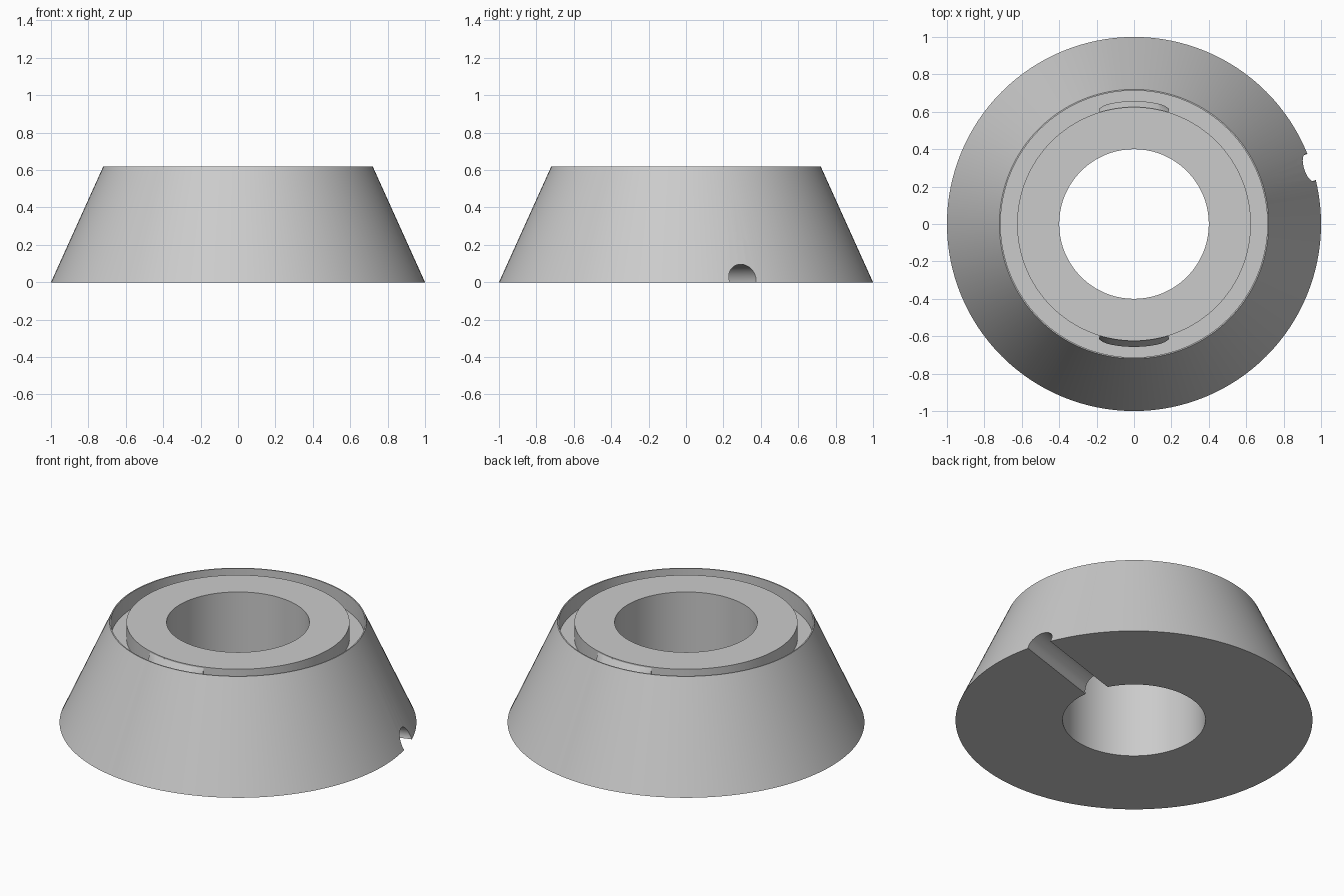
import bpy, bmesh
from math import sin, cos, radians, pi
from mathutils import Matrix, Vector

if "Cube" in bpy.data.objects:
    bpy.data.objects.remove(bpy.data.objects["Cube"], do_unlink=True)

HEIGHT = 0.62
SEGMENTS = 128

grey = bpy.data.materials.new("light grey")
grey.use_nodes = True
grey.diffuse_color = (0.6, 0.6, 0.6, 1)
grey.node_tree.nodes["Principled BSDF"].inputs["Base Color"].default_value = (0.6, 0.6, 0.6, 1)


def add_object(name, bm):
    bmesh.ops.recalc_face_normals(bm, faces=bm.faces)
    mesh = bpy.data.meshes.new(name)
    bm.to_mesh(mesh)
    bm.free()
    mesh.materials.append(grey)
    obj = bpy.data.objects.new(name, mesh)
    bpy.context.collection.objects.link(obj)
    return obj


def activate(obj):
    bpy.ops.object.select_all(action="DESELECT")
    obj.select_set(True)
    bpy.context.view_layer.objects.active = obj


def smooth(obj):
    activate(obj)
    bpy.ops.object.shade_smooth_by_angle(angle=radians(30))


def lathe(profile, steps):
    """Sweep a closed (radius, z) profile around the z axis."""
    bm = bmesh.new()
    rings = []
    for i in range(steps):
        a = 2 * pi * i / steps
        rings.append([bm.verts.new((r * cos(a), r * sin(a), z)) for r, z in profile])
    n = len(profile)
    for i in range(steps):
        here, there = rings[i], rings[(i + 1) % steps]
        for j in range(n):
            k = (j + 1) % n
            bm.faces.new((here[j], there[j], there[k], here[k]))
    return bm


# Tapered ring body with a groove between the rim and the central boss
floor = HEIGHT - 0.1
body = add_object("tapered_base", lathe([
    (0.4, 0), (1, 0), (0.72, HEIGHT), (0.713, HEIGHT), (0.713, floor),
    (0.625, floor), (0.625, HEIGHT), (0.4, HEIGHT)], SEGMENTS))

# Round cable channel cut through the underside, from the bore to the outside
bm = bmesh.new()
bmesh.ops.create_cone(bm, cap_ends=True, segments=48, radius1=0.076, radius2=0.076, depth=0.9)
turn = Matrix.Rotation(radians(17.8), 4, "Z")
place = turn @ Matrix.Translation((0.7, 0, 0.02)) @ Matrix.Rotation(pi / 2, 4, "Y")
bmesh.ops.transform(bm, matrix=place, verts=bm.verts)
cutter = add_object("channel_cutter", bm)
cutter.hide_render = True
cut = body.modifiers.new("cable_channel", "BOOLEAN")
cut.operation = "DIFFERENCE"
cut.solver = "EXACT"
cut.object = cutter
activate(body)
bpy.ops.object.modifier_apply(modifier=cut.name)
bpy.data.objects.remove(cutter, do_unlink=True)
smooth(body)


# Curved snap tabs with sloped tops on the front and back of the boss
def snap_tab(name, facing):
    bm = bmesh.new()
    rows = []
    steps = 16
    for i in range(steps + 1):
        t = 2 * i / steps - 1
        a = facing + radians(17) * t
        lip = 0.657 - 0.014 * t ** 8
        section = [(0.61, 0.612), (0.625, 0.612), (lip, 0.56), (lip, 0.545), (0.61, 0.53)]
        rows.append([bm.verts.new(Vector((r * cos(a), r * sin(a), z))) for r, z in section])
    for here, there in zip(rows, rows[1:]):
        for j in range(len(here)):
            k = (j + 1) % len(here)
            bm.faces.new((here[j], there[j], there[k], here[k]))
    bm.faces.new(rows[0])
    bm.faces.new(rows[-1])
    smooth(add_object(name, bm))


snap_tab("front_snap_tab", -pi / 2)
snap_tab("back_snap_tab", pi / 2)
